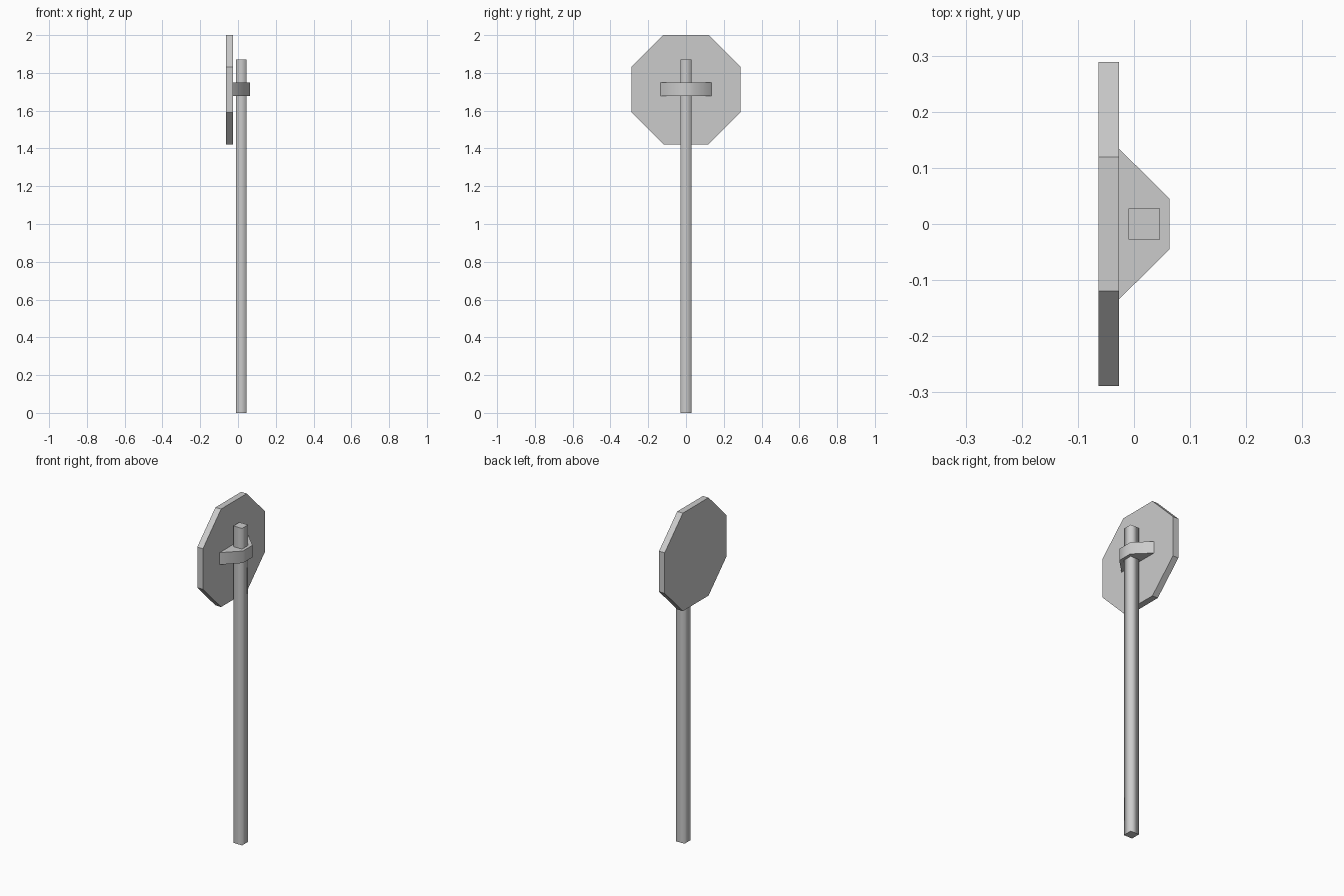
import bpy
import math
from mathutils import Matrix

cube = bpy.data.objects.get("Cube")
if cube:
    bpy.data.objects.remove(cube, do_unlink=True)

grey = bpy.data.materials.new("plain grey")
grey.use_nodes = True
colour = (0.6, 0.6, 0.6, 1)
grey.diffuse_color = colour
grey.node_tree.nodes["Principled BSDF"].inputs["Base Color"].default_value = colour


def prism(name, outline, bottom, top, smooth=False, matrix=Matrix()):
    """Extrude a counter-clockwise outline upwards, with flat caps."""
    n = len(outline)
    verts = [(x, y, z) for z in (bottom, top) for x, y in outline]
    faces = [tuple(reversed(range(n))), tuple(range(n, 2 * n))]
    faces += [(i, (i + 1) % n, n + (i + 1) % n, n + i) for i in range(n)]
    mesh = bpy.data.meshes.new(name)
    mesh.from_pydata(verts, [], faces)
    mesh.transform(matrix)
    for face in mesh.polygons:
        face.use_smooth = smooth and len(outline) > 3 and face.index > 1
    mesh.materials.append(grey)
    obj = bpy.data.objects.new(name, mesh)
    bpy.context.collection.objects.link(obj)
    return obj


# Square post
h = 0.028
cx = 0.018
prism("post", [(cx - h, -h), (cx + h, -h), (cx + h, h), (cx - h, h)],
      0, 1.87, smooth=True)

# Octagonal sign plate, standing upright and facing -x
radius = 0.289 / math.cos(math.pi / 8)
octagon = [(radius * math.cos(a), radius * math.sin(a))
           for a in (math.pi / 8 + i * math.pi / 4 for i in range(8))]
stand = Matrix.Translation((0, 0, 1.711)) @ Matrix.Rotation(math.pi / 2, 4, "Y")
prism("sign_plate", octagon, -0.0635, -0.0265, matrix=stand)

# Tapered bracket clamping the post to the plate
bracket = prism("bracket",
                [(-0.0265, -0.134), (0.0635, -0.045), (0.0635, 0.045), (-0.0265, 0.134)],
                1.677, 1.748, smooth=True)
bracket.data.polygons[5].use_smooth = False
